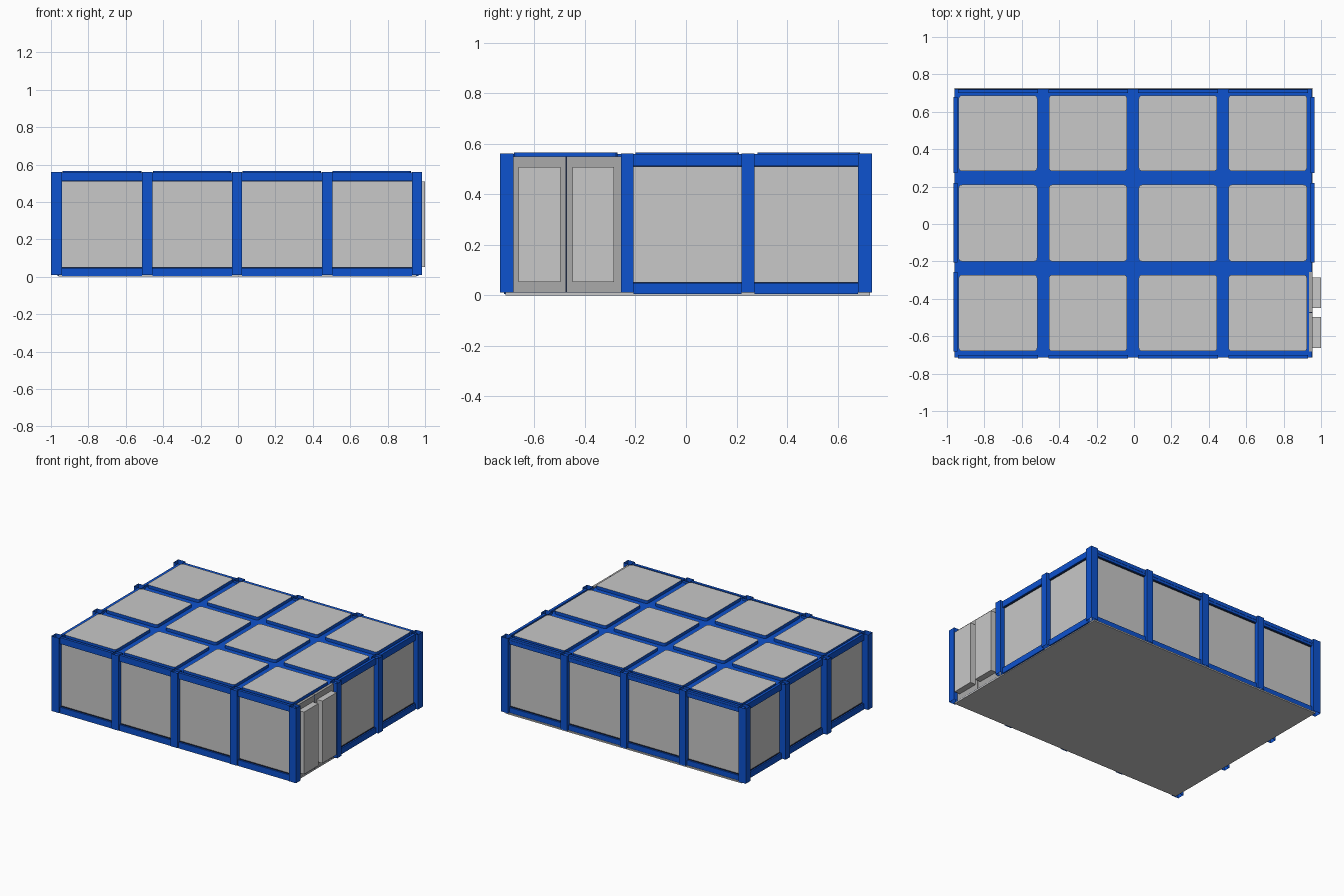
import bpy, bmesh

if "Cube" in bpy.data.objects:
    bpy.data.objects.remove(bpy.data.objects["Cube"])


def material(name, rgb):
    m = bpy.data.materials.new(name)
    m.diffuse_color = (*rgb, 1.0)
    m.use_nodes = True
    m.node_tree.nodes["Principled BSDF"].inputs["Base Color"].default_value = m.diffuse_color
    return m


BLUE = material("frame_blue", (0.004, 0.084, 0.62))
GREY = material("panel_grey", (0.58, 0.58, 0.58))
MID = material("door_grey", (0.40, 0.40, 0.40))
DARK = material("seal_dark", (0.012, 0.02, 0.05))


def box(name, x, y, z, mats, open_ends=False, radius=0.0):
    """Box from ranges; optionally an open tube or with rounded upright edges."""
    bm = bmesh.new()
    bmesh.ops.create_cube(bm, size=1)
    for v in bm.verts:
        for i, (a, b) in enumerate((x, y, z)):
            v.co[i] = a if v.co[i] < 0 else b
    if open_ends:
        ends = [f for f in bm.faces if abs(f.normal.z) > 0.5]
        bmesh.ops.delete(bm, geom=ends, context='FACES_ONLY')
    if radius:
        up = [e for e in bm.edges
              if abs(e.verts[0].co.z - e.verts[1].co.z) > 1e-5]
        bmesh.ops.bevel(bm, geom=up, offset=radius, segments=3,
                        profile=0.5, affect='EDGES')
    bm.normal_update()
    if len(mats) > 1:  # rim colour on the upright faces
        for f in bm.faces:
            f.material_index = 1 if abs(f.normal.z) < 0.5 else 0
    me = bpy.data.meshes.new(name)
    bm.to_mesh(me)
    bm.free()
    for m in mats:
        me.materials.append(m)
    ob = bpy.data.objects.new(name, me)
    bpy.context.collection.objects.link(ob)
    return ob


# post ranges along each axis
PX = [(-1.0, -0.94), (-0.512, -0.457), (-0.032, 0.022), (0.45, 0.505), (0.93, 0.985)]
PY = [(-0.735, -0.683), (-0.257, -0.207), (0.22, 0.272), (0.68, 0.735)]
Z0, Z1 = 0.01, 0.56

# floor
box("floor", (-0.96, 0.955), (-0.715, 0.728), (0.0, 0.01), [GREY])

# perimeter posts (open tubes)
for i, px in enumerate(PX):
    for j, py in enumerate(PY):
        if i in (0, 4) or j in (0, 3):
            box("post", px, py, (Z0, Z1), [BLUE], open_ends=True)

# front and back walls
for side, s in (("front", -1), ("back", 1)):
    for a, b in zip(PX, PX[1:]):
        r = (a[1], b[0])
        panel_y = sorted((s * 0.695, s * 0.705))
        beam_y = sorted((s * 0.70, s * 0.72))
        box(side + "_wall_panel", r, panel_y, (0.02, 0.54), [GREY])
        box(side + "_bottom_beam", r, beam_y, (0.005, 0.048), [BLUE])
        box(side + "_top_beam", r, beam_y, (0.512, 0.558), [BLUE])
        for z in (0.048, 0.508):
            box(side + "_seal", r, sorted((s * 0.70, s * 0.71)), (z, z + 0.005), [DARK])

# left and right walls; the first bay on the right is the doorway
for side, s in (("left", -1), ("right", 1)):
    for k, (a, b) in enumerate(zip(PY, PY[1:])):
        if s > 0 and k == 0:
            continue
        r = (a[1], b[0])
        beam_x = sorted((s * 0.945, s * 0.965))
        box(side + "_wall_panel", sorted((s * 0.94, s * 0.95)), r, (0.02, 0.54), [GREY])
        box(side + "_bottom_beam", beam_x, r, (0.005, 0.048), [BLUE])
        box(side + "_top_beam", beam_x, r, (0.512, 0.558), [BLUE])
        for z in (0.048, 0.508):
            box(side + "_seal", sorted((s * 0.945, s * 0.955)), r, (z, z + 0.005), [DARK])

# double door: leaves, raised panes and centre seal
for y, pane in (((-0.683, -0.477), (-0.662, -0.497)), ((-0.471, -0.257), (-0.45, -0.285))):
    box("door_leaf", (0.935, 0.955), y, (0.012, 0.55), [MID])
    box("door_pane", (0.95, 1.0), pane, (0.052, 0.508), [GREY])
box("door_seal", (0.937, 0.953), (-0.477, -0.471), (0.012, 0.55), [DARK])
box("door_sill", (0.935, 0.955), (-0.683, -0.257), (0.005, 0.012), [DARK])

# roof: recessed blue grid with raised rounded panels
box("roof_grid", (-0.96, 0.953), (-0.715, 0.722), (0.53, 0.542), [BLUE])
for x in ((-0.938, -0.517), (-0.455, -0.037), (0.025, 0.445), (0.505, 0.925)):
    for y in ((-0.68, -0.272), (-0.2, 0.21), (0.283, 0.688)):
        box("roof_panel", x, y, (0.54, 0.565), [GREY, BLUE], radius=0.018)
